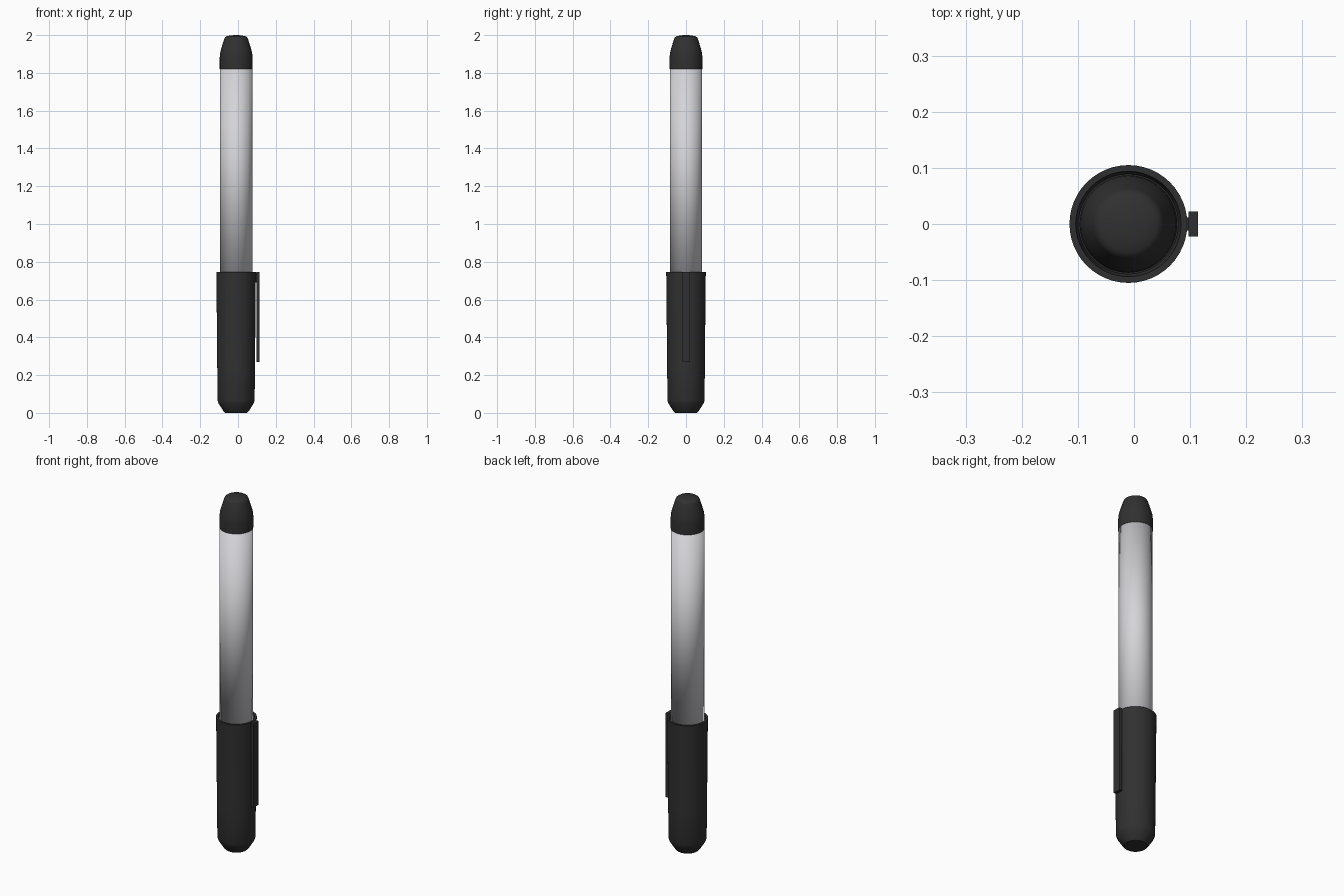
import bpy, bmesh, math

cube = bpy.data.objects.get("Cube")
if cube:
    bpy.data.objects.remove(cube)

AXIS_X = -0.01
SIDES = 48


def material(name, rgb):
    m = bpy.data.materials.new(name)
    m.use_nodes = True
    m.diffuse_color = (*rgb, 1)
    m.node_tree.nodes["Principled BSDF"].inputs["Base Color"].default_value = (*rgb, 1)
    return m


black = material("black plastic", (0.03, 0.03, 0.03))
grey = material("light grey plastic", (0.66, 0.66, 0.69))


def finish(name, bm, mat):
    bmesh.ops.recalc_face_normals(bm, faces=bm.faces)
    mesh = bpy.data.meshes.new(name)
    bm.to_mesh(mesh)
    bm.free()
    mesh.materials.append(mat)
    ob = bpy.data.objects.new(name, mesh)
    bpy.context.collection.objects.link(ob)
    return ob


def lathe(name, profile, mat, angle=None):
    """Stack rings of (radius, z), closing both ends with flat discs."""
    bm = bmesh.new()
    rings = []
    for r, z in profile:
        rings.append([bm.verts.new((AXIS_X + r * math.cos(2 * math.pi * i / SIDES),
                                    r * math.sin(2 * math.pi * i / SIDES), z))
                      for i in range(SIDES)])
    for a, b in zip(rings, rings[1:]):
        for i in range(SIDES):
            j = (i + 1) % SIDES
            bm.faces.new((a[i], a[j], b[j], b[i]))
    bm.faces.new(rings[0])
    bm.faces.new(rings[-1])
    ob = finish(name, bm, mat)
    if angle is None:
        ob.data.shade_smooth()
    else:
        bpy.ops.object.select_all(action="DESELECT")
        ob.select_set(True)
        bpy.context.view_layer.objects.active = ob
        bpy.ops.object.shade_smooth_by_angle(angle=math.radians(angle))
    return ob


def box(name, low, high, mat):
    bm = bmesh.new()
    bmesh.ops.create_cube(bm, size=1)
    for v in bm.verts:
        v.co = [(l + h) / 2 + c * (h - l) for l, h, c in zip(low, high, v.co)]
    return finish(name, bm, mat)


# Barrel, softly shaded over its ends
lathe("barrel", [(0.086, 0.70), (0.086, 1.825)], grey)

# Rounded plug on the upper end
lathe("end_plug", [(0.087, 1.82), (0.087, 1.88), (0.085, 1.905), (0.077, 1.935),
                   (0.063, 1.98), (0.059, 1.988), (0.050, 1.994), (0.030, 1.998),
                   (0.010, 2.0)], black, 40)

# Cap with a tapered tip and an open lip around the barrel
lathe("cap", [(0.058, 0.0), (0.066, 0.008), (0.093, 0.050), (0.098, 0.065),
              (0.100, 0.25), (0.104, 0.70), (0.105, 0.745),
              (0.094, 0.745), (0.089, 0.72)], black, 40)

# Pocket clip and the bridge joining it to the cap
box("clip", (0.097, -0.022, 0.27), (0.114, 0.022, 0.745), black)
box("clip_bridge", (0.085, -0.012, 0.69), (0.10, 0.012, 0.742), black)
